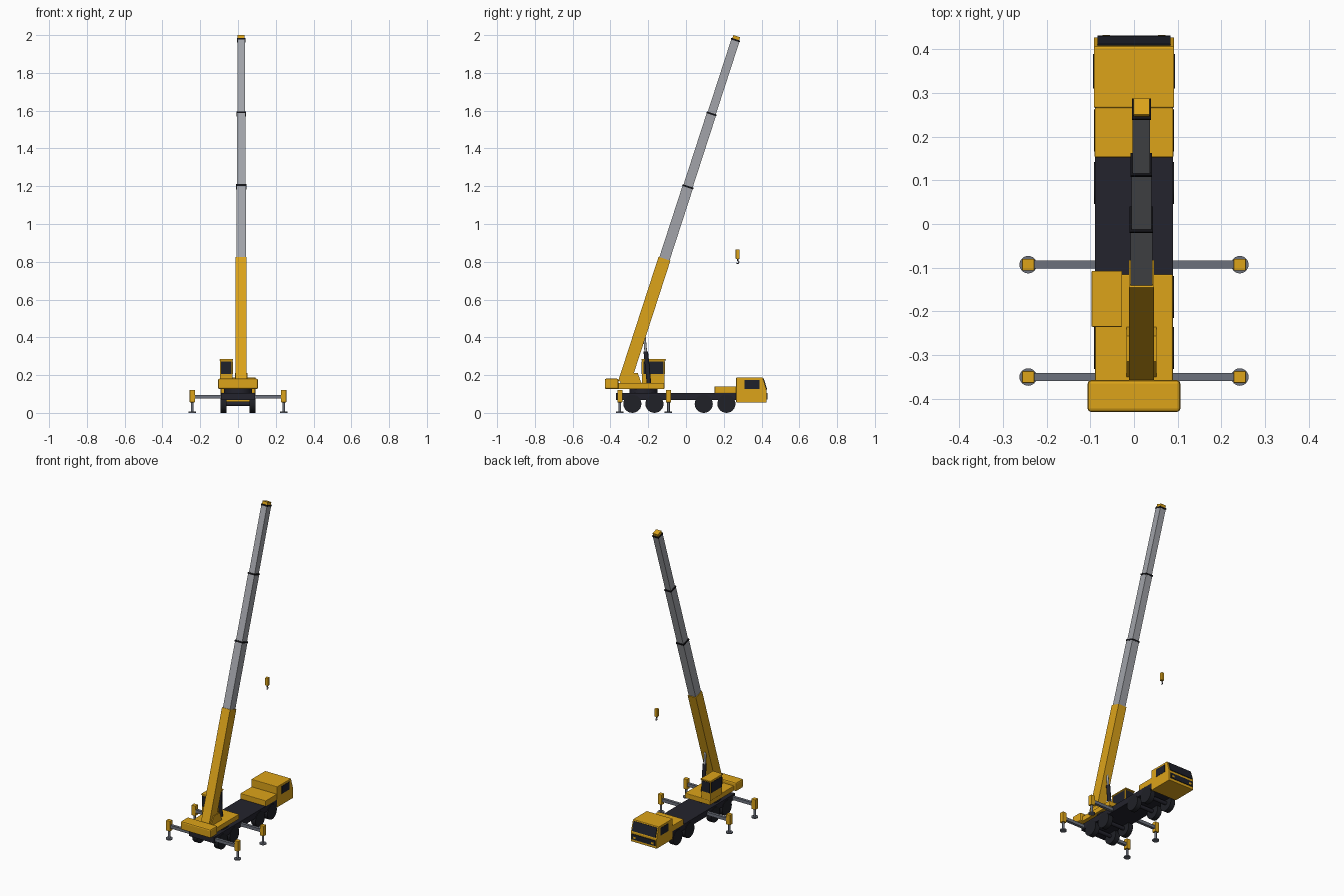
import bpy, bmesh, math
from mathutils import Vector, Matrix

cube = bpy.data.objects.get("Cube")
if cube:
    bpy.data.objects.remove(cube, do_unlink=True)


def material(name, rgb, rough=0.5):
    m = bpy.data.materials.new(name)
    m.use_nodes = True
    m.diffuse_color = (*rgb, 1)
    b = m.node_tree.nodes["Principled BSDF"]
    b.inputs["Base Color"].default_value = (*rgb, 1)
    b.inputs["Roughness"].default_value = rough
    return m


YELLOW = material("crane yellow", (0.72, 0.37, 0.01))
DARK = material("dark chassis", (0.017, 0.017, 0.026))
RUBBER = material("tyre rubber", (0.014, 0.015, 0.02))
GLASS = material("dark glass", (0.013, 0.015, 0.024))
SILVER = material("boom grey", (0.36, 0.37, 0.40))
STEEL = material("outrigger steel", (0.15, 0.165, 0.20))
BLACK = material("collar black", (0.006, 0.006, 0.008))


def finish(bm, name, mat, bevel=0.0):
    bmesh.ops.recalc_face_normals(bm, faces=bm.faces)
    me = bpy.data.meshes.new(name)
    bm.to_mesh(me)
    bm.free()
    me.materials.append(mat)
    ob = bpy.data.objects.new(name, me)
    bpy.context.collection.objects.link(ob)
    if bevel:
        mod = ob.modifiers.new("bevel", "BEVEL")
        mod.width, mod.segments = bevel, 2
    return ob


def box(name, mat, x, y, z, tilt=0.0, bevel=0.0):
    """Box from (min, max) ranges, tilted about its own centre on the x axis."""
    bm = bmesh.new()
    size = [r[1] - r[0] for r in (x, y, z)]
    mid = Vector([(r[0] + r[1]) / 2 for r in (x, y, z)])
    bmesh.ops.create_cube(bm, size=1, matrix=Matrix.Translation(mid)
                          @ Matrix.Rotation(tilt, 4, 'X') @ Matrix.Diagonal((*size, 1)))
    return finish(bm, name, mat, bevel)


def rod(name, mat, a, b, radius, sides=24):
    """Round bar between two points."""
    a, b = Vector(a), Vector(b)
    bm = bmesh.new()
    turn = (b - a).to_track_quat('Z', 'Y').to_matrix().to_4x4()
    bmesh.ops.create_cone(bm, cap_ends=True, segments=sides, radius1=radius, radius2=radius,
                          depth=(b - a).length, matrix=Matrix.Translation((a + b) / 2) @ turn)
    for f in bm.faces:
        f.smooth = len(f.verts) == 4
    for e in bm.edges:
        e.smooth = all(f.smooth for f in e.link_faces)
    return finish(bm, name, mat)


def prism(name, mat, x, profile, bevel=0.0):
    """Side profile of (y, z) points extruded across x."""
    bm = bmesh.new()
    face = bm.faces.new([bm.verts.new((x[0], y, z)) for y, z in profile])
    new = bmesh.ops.extrude_face_region(bm, geom=[face])["geom"]
    bmesh.ops.translate(bm, vec=(x[1] - x[0], 0, 0),
                        verts=[v for v in new if isinstance(v, bmesh.types.BMVert)])
    return finish(bm, name, mat, bevel)


# Carrier: frame, engine deck and driver cab
box("chassis_frame", DARK, (-0.089, 0.089), (-0.37, 0.28), (0.068, 0.106))
box("engine_deck", YELLOW, (-0.09, 0.09), (0.152, 0.266), (0.104, 0.141), bevel=0.003)
prism("driver_cab", YELLOW, (-0.092, 0.092),
      [(0.266, 0.055), (0.427, 0.055), (0.427, 0.118), (0.406, 0.188), (0.266, 0.188)], 0.003)
box("windshield", GLASS, (-0.083, 0.083), (0.413, 0.421), (0.122, 0.182), math.atan2(0.021, 0.07))
box("front_grille", GLASS, (-0.083, 0.083), (0.424, 0.431), (0.072, 0.106))
for s, side in ((1, "left"), (-1, "right")):
    box(f"driver_window_{side}", GLASS, sorted((s * 0.09, s * 0.0935)), (0.31, 0.389), (0.126, 0.175))
    box(f"headlight_{side}", YELLOW, sorted((s * 0.055, s * 0.072)), (0.427, 0.432), (0.08, 0.092))

# Wheels and axles
for i, y in enumerate((0.214, 0.094, -0.167, -0.284), 1):
    rod(f"axle_{i}", DARK, (-0.07, y, 0.048), (0.07, y, 0.048), 0.012, 12)
    for s, side in ((1, "left"), (-1, "right")):
        rod(f"wheel_{i}_{side}", RUBBER, (s * 0.06, y, 0.048), (s * 0.092, y, 0.048), 0.048)

# Outriggers with jacks and foot pads
for place, y in (("front", -0.093), ("rear", -0.35)):
    box(f"outrigger_beam_{place}", STEEL, (-0.243, 0.243), (y - 0.009, y + 0.009), (0.075, 0.095))
    for s, side in ((1, "left"), (-1, "right")):
        x = s * 0.242
        box(f"jack_housing_{place}_{side}", YELLOW, (x - 0.014, x + 0.014),
            (y - 0.0135, y + 0.0135), (0.056, 0.121), bevel=0.002)
        rod(f"jack_leg_{place}_{side}", STEEL, (x, y, 0.004), (x, y, 0.06), 0.007, 12)
        rod(f"foot_pad_{place}_{side}", STEEL, (x, y, 0), (x, y, 0.007), 0.02)

# Slewing upper structure
rod("slew_ring", DARK, (0, -0.225, 0.1), (0, -0.225, 0.13), 0.075, 32)
box("slew_platform", YELLOW, (-0.089, 0.089), (-0.37, -0.115), (0.126, 0.158), bevel=0.003)
box("counterweight", YELLOW, (-0.106, 0.106), (-0.43, -0.357), (0.126, 0.181), bevel=0.008)

# Crane operator cab with glazing on all sides
box("operator_cab", YELLOW, (-0.095, -0.029), (-0.233, -0.114), (0.155, 0.28), bevel=0.003)
box("operator_cab_roof", YELLOW, (-0.097, -0.027), (-0.235, -0.107), (0.277, 0.285), bevel=0.002)
for name, x in (("right", (-0.0965, -0.094)), ("left", (-0.03, -0.0275))):
    box(f"operator_window_{name}", GLASS, x, (-0.224, -0.119), (0.205, 0.272))
for name, y in (("front", (-0.115, -0.1115)), ("rear", (-0.2355, -0.232))):
    box(f"operator_window_{name}", GLASS, (-0.09, -0.034), y, (0.205, 0.272))

# Telescopic boom, placed by distance along its axis
BOOM_X = 0.017
TILT = math.radians(18)
AXIS = Vector((0, math.sin(TILT), math.cos(TILT)))
ORIGIN = Vector((BOOM_X, -0.114, 0.816))


def boom_part(name, mat, start, end, width, depth):
    c = ORIGIN + AXIS * (start + end) / 2
    h = (end - start) / 2
    return box(name, mat, (c.x - width / 2, c.x + width / 2), (c.y - depth / 2, c.y + depth / 2),
               (c.z - h, c.z + h), -TILT)


boom_part("boom_base_section", YELLOW, -0.69, 0.0, 0.058, 0.066)
sections = ((-0.02, 0.402, 0.050, 0.057), (0.39, 0.808, 0.045, 0.051), (0.79, 1.219, 0.040, 0.045))
for i, (start, end, w, d) in enumerate(sections, 1):
    boom_part(f"boom_section_{i}", SILVER, start, end, w, d)
    boom_part(f"boom_collar_{i}", BLACK, end - 0.006, end + 0.003, w + 0.004, d + 0.004)
boom_part("boom_head", YELLOW, 1.22, 1.239, 0.037, 0.038)

# Boom foot brackets
for s, side in ((1, "left"), (-1, "right")):
    x = BOOM_X + s * 0.031
    prism(f"boom_bracket_{side}", YELLOW, (x - 0.003, x + 0.003),
          [(-0.352, 0.155), (-0.235, 0.155), (-0.256, 0.212), (-0.315, 0.212)])

# Lift cylinder
rod("lift_cylinder", DARK, (BOOM_X, -0.196, 0.155), (BOOM_X, -0.213, 0.325), 0.012, 16)
rod("lift_piston", SILVER, (BOOM_X, -0.212, 0.315), (BOOM_X, -0.222, 0.42), 0.007, 12)

# Hook block and hook hanging below the boom head
box("hook_block", YELLOW, (BOOM_X - 0.01, BOOM_X + 0.01), (0.263, 0.283), (0.815, 0.866), bevel=0.003)
rod("hook_shank", DARK, (BOOM_X, 0.273, 0.803), (BOOM_X, 0.273, 0.817), 0.004, 10)
curve = bpy.data.curves.new("hook", "CURVE")
curve.dimensions = "3D"
curve.bevel_depth = 0.0025
curve.bevel_resolution = 2
curve.use_fill_caps = True
spline = curve.splines.new("POLY")
spline.points.add(8)
for i, p in enumerate(spline.points):
    a = math.radians(90 - i * 30)
    p.co = (BOOM_X, 0.273 + 0.007 * math.cos(a), 0.798 + 0.007 * math.sin(a), 1)
curve.materials.append(DARK)
bpy.context.collection.objects.link(bpy.data.objects.new("hook", curve))
